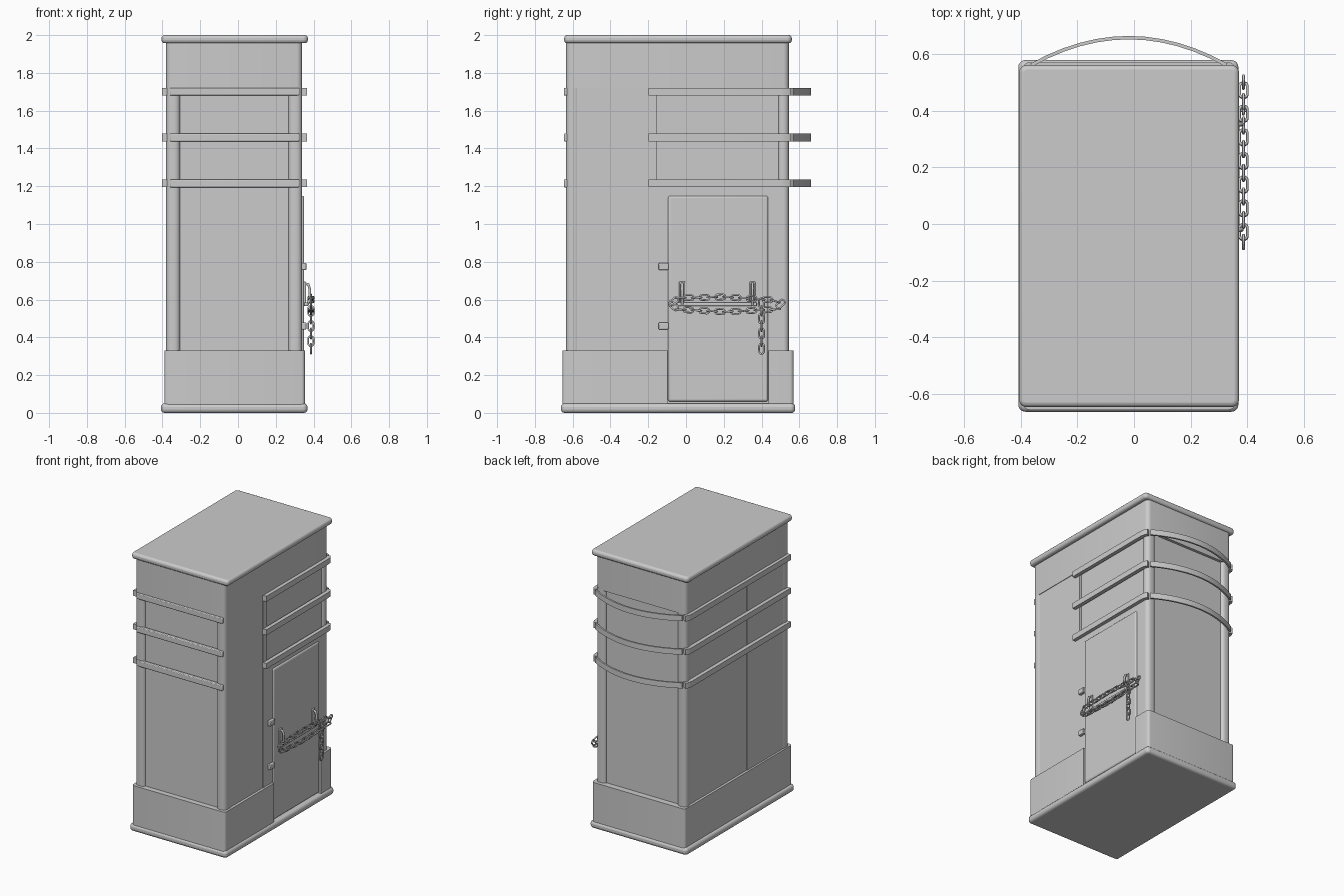
import bpy, bmesh, math
from mathutils import Vector

if "Cube" in bpy.data.objects:
    bpy.data.objects.remove(bpy.data.objects["Cube"])


def finish(name, bm, bevel=0.0, seg=2):
    bmesh.ops.recalc_face_normals(bm, faces=bm.faces)
    me = bpy.data.meshes.new(name)
    bm.to_mesh(me)
    bm.free()
    ob = bpy.data.objects.new(name, me)
    bpy.context.collection.objects.link(ob)
    if bevel:
        m = ob.modifiers.new("bevel", 'BEVEL')
        m.width, m.segments, m.limit_method = bevel, seg, 'ANGLE'
    return ob


def prism(name, pts, z0, z1, bevel=0.0, seg=2):
    bm = bmesh.new()
    f = bm.faces.new([bm.verts.new((x, y, z0)) for x, y in pts])
    top = bmesh.ops.extrude_face_region(bm, geom=[f])
    vs = [v for v in top["geom"] if isinstance(v, bmesh.types.BMVert)]
    bmesh.ops.translate(bm, verts=vs, vec=(0, 0, z1 - z0))
    return finish(name, bm, bevel, seg)


def box(name, x0, x1, y0, y1, z0, z1, bevel=0.0, seg=2):
    return prism(name, [(x0, y0), (x1, y0), (x1, y1), (x0, y1)], z0, z1, bevel, seg)


def rounded(x0, x1, y0, y1, r, n=5):
    pts = []
    for cx, cy, a0 in ((x1 - r, y1 - r, 0), (x0 + r, y1 - r, 90), (x0 + r, y0 + r, 180), (x1 - r, y0 + r, 270)):
        for i in range(n + 1):
            a = math.radians(a0 + 90 * i / n)
            pts.append((cx + r * math.cos(a), cy + r * math.sin(a)))
    return pts


def band(name, path, z, half_t, half_h):
    # flat strap following an open path in plan
    p = [Vector(q) for q in path]
    left, right = [], []
    for i, q in enumerate(p):
        t = (p[min(i + 1, len(p) - 1)] - p[max(i - 1, 0)]).normalized()
        n = Vector((-t.y, t.x)) * half_t
        left.append(q + n)
        right.append(q - n)
    bm = bmesh.new()
    rings = [[bm.verts.new((v.x, v.y, h)) for v, h in
              ((l, z - half_h), (r, z - half_h), (r, z + half_h), (l, z + half_h))]
             for l, r in zip(left, right)]
    for a, b in zip(rings, rings[1:]):
        for k in range(4):
            bm.faces.new((a[k], a[(k + 1) % 4], b[(k + 1) % 4], b[k]))
    bm.faces.new(rings[0])
    bm.faces.new(rings[-1])
    return finish(name, bm)


def tube(name, splines, radius, cyclic):
    cu = bpy.data.curves.new(name, 'CURVE')
    cu.dimensions = '3D'
    cu.bevel_depth, cu.bevel_resolution, cu.use_fill_caps = radius, 1, True
    for pts in splines:
        s = cu.splines.new('POLY')
        s.points.add(len(pts) - 1)
        for sp, co in zip(s.points, pts):
            sp.co = (*co, 1)
        s.use_cyclic_u = cyclic
    ob = bpy.data.objects.new(name, cu)
    bpy.context.collection.objects.link(ob)
    return ob


def links(path, pitch=0.042, a=0.027, b=0.014, x=0.386):
    # chain links, every second one turned a quarter round the path
    p = [Vector((x, y, z)) for y, z in path]
    lens = [(q - o).length for o, q in zip(p, p[1:])]
    count = round(sum(lens) / pitch)
    out = []
    for i in range(count):
        s = sum(lens) * (i + 0.5) / count
        k = 0
        while s > lens[k]:
            s -= lens[k]
            k += 1
        t = (p[k + 1] - p[k]).normalized()
        c = p[k] + t * s
        side = Vector((1, 0, 0)) if i % 2 else Vector((0, -t.z, t.y))
        ring = []
        for j in range(12):
            g = 2 * math.pi * (j + 0.5) / 12
            ring.append(c + t * (b * math.cos(g) + math.copysign(a - b, math.cos(g))) + side * b * math.sin(g))
        out.append(ring)
    return out


# base with a notch where the door sits, and the lip below it
r = rounded(-0.39, 0.355, -0.655, 0.57, 0.02)
notch = [(0.355, -0.098), (0.33, -0.098), (0.33, 0.438), (0.355, 0.438)]
prism("base", r + notch, 0.03, 0.33)
prism("base_lip", rounded(-0.408, 0.368, -0.662, 0.578, 0.025), 0, 0.05, 0.018, 3)

# inner panels, top frieze and roof slab
box("core_panels", -0.365, 0.325, -0.615, 0.525, 0.3, 1.75)
prism("frieze", rounded(-0.38, 0.34, -0.635, 0.545, 0.03), 1.72, 1.965)
prism("roof_slab", rounded(-0.405, 0.37, -0.645, 0.56, 0.025), 1.957, 2.0, 0.016, 3)

# rounded corner posts
for name, x0, x1 in (("left", -0.38, -0.305), ("right", 0.265, 0.34)):
    prism("front_post_" + name, rounded(x0, x1, -0.635, -0.56, 0.03), 0.32, 1.73)
    prism("back_post_" + name, rounded(x0, x1, 0.485, 0.545, 0.028), 0.32, 1.73)

# side sheets, door frame and upright
box("front_sheet_right", 0.32, 0.336, -0.605, -0.2, 0.32, 1.73)
box("front_sheet_left", -0.376, -0.36, -0.605, -0.16, 0.32, 1.73)
box("back_sheet_left", -0.372, -0.36, -0.16, 0.52, 0.32, 1.73)
box("door_frame", 0.31, 0.34, -0.2, 0.515, 0.32, 1.2)
box("side_upright", 0.31, 0.34, -0.2, -0.155, 1.19, 1.73)

# door and hinges
box("door", 0.32, 0.35, -0.095, 0.435, 0.06, 1.15, 0.012, 3)
for z in (0.46, 0.775):
    box("hinge", 0.33, 0.362, -0.145, -0.093, z - 0.018, z + 0.018, 0.004)

# straps: straight at the front and sides, bowed out at the back
arc = []
for i in range(13):
    u = -1 + 2 * i / 12
    arc.append((-0.018 - 0.345 * u, 0.56 + 0.097 * (1 - u * u)))
wrap = [(0.352, -0.198), (0.352, 0.5), (0.349, 0.53), (0.338, 0.55)]
wrap_left = [(-0.374, 0.55), (-0.386, 0.53), (-0.389, 0.5), (-0.389, -0.62)]
for z in (1.215, 1.458, 1.70):
    box("front_strap", -0.36, 0.325, -0.646, -0.62, z - 0.021, z + 0.021, 0.005)
    band("right_strap", wrap, z, 0.014, 0.02)
    band("left_strap", wrap_left, z, 0.014, 0.02)
    band("back_strap", arc, z, 0.006, 0.02)

# door bar with its two hasps
box("door_bar", 0.35, 0.372, -0.05, 0.375, 0.566, 0.584, 0.004)
for y in (-0.02, 0.352):
    box("hasp_plate", 0.345, 0.36, y - 0.016, y + 0.016, 0.565, 0.695, 0.004)
    tube("hasp_hook", [[(0.352, y, 0.685), (0.372, y, 0.68), (0.38, y, 0.655), (0.38, y, 0.6), (0.365, y, 0.57)]], 0.008, False)

# chain: closed loop and a hanging end
loop = [(-0.08, 0.578), (-0.04, 0.608), (0.2, 0.614), (0.45, 0.598), (0.505, 0.582), (0.475, 0.548),
        (0.2, 0.535), (-0.045, 0.548), (-0.08, 0.578)]
tube("door_chain", links(loop), 0.0052, True)
tube("hanging_chain", links([(0.40, 0.6), (0.40, 0.32)]), 0.0052, True)

# smooth shading with sharp edges kept
bpy.ops.object.select_all(action='DESELECT')
for ob in bpy.context.scene.objects:
    if ob.type == 'MESH':
        ob.select_set(True)
        bpy.context.view_layer.objects.active = ob
bpy.ops.object.shade_smooth_by_angle(angle=math.radians(35))
